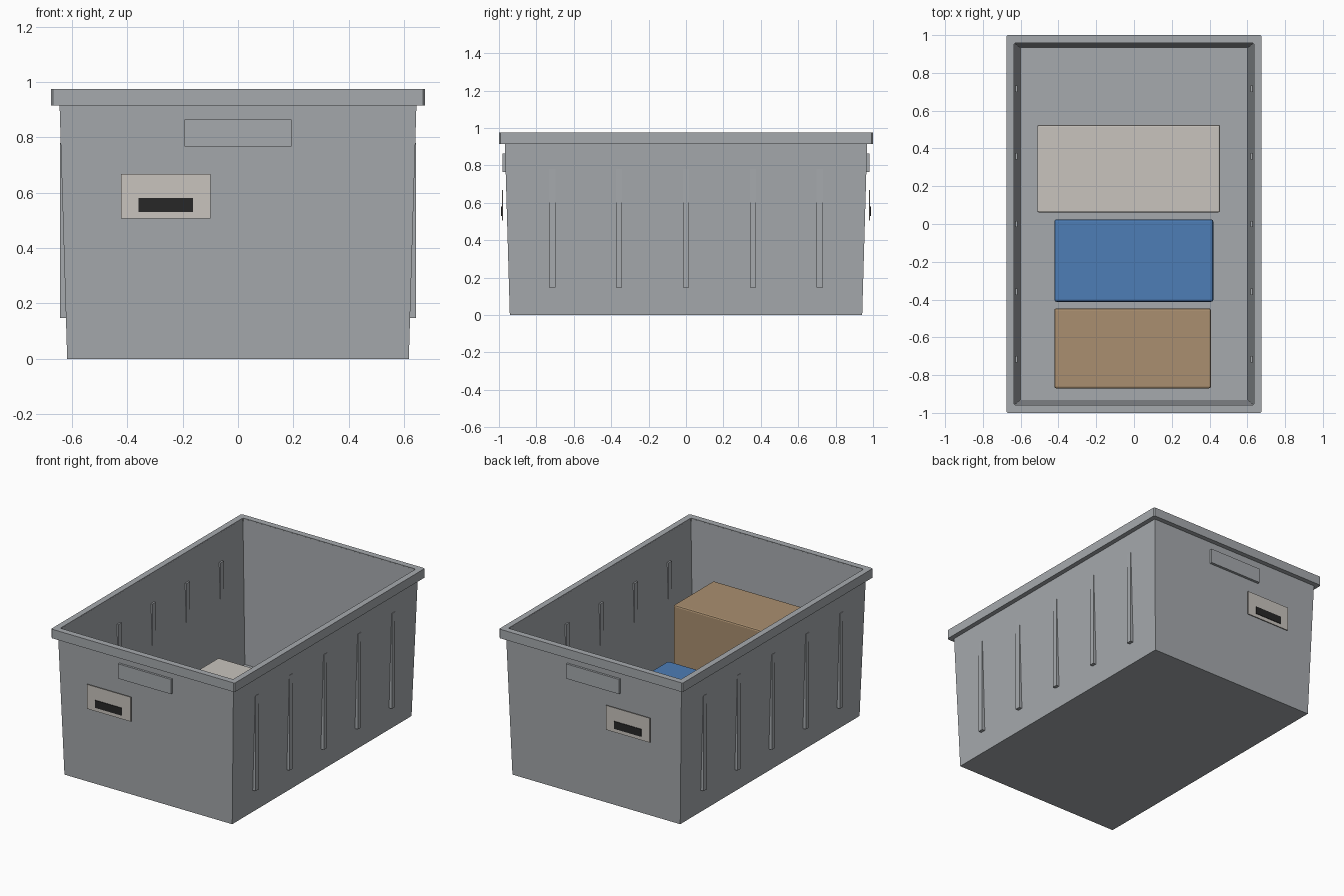
import bpy, bmesh

cube = bpy.data.objects.get("Cube")
if cube:
    bpy.data.objects.remove(cube, do_unlink=True)


def material(name, rgb):
    m = bpy.data.materials.new(name)
    m.use_nodes = True
    m.diffuse_color = (*rgb, 1)
    m.node_tree.nodes["Principled BSDF"].inputs["Base Color"].default_value = (*rgb, 1)
    return m


GREY = material("grey plastic", (0.38, 0.40, 0.42))
BEIGE = material("beige card", (0.58, 0.55, 0.51))
BLUE = material("blue card", (0.074, 0.205, 0.468))
BROWN = material("brown card", (0.40, 0.275, 0.16))
BLACK = material("black print", (0.02, 0.02, 0.02))


def finish(name, bm, mat):
    bmesh.ops.recalc_face_normals(bm, faces=bm.faces)
    mesh = bpy.data.meshes.new(name)
    bm.to_mesh(mesh)
    bm.free()
    mesh.materials.append(mat)
    obj = bpy.data.objects.new(name, mesh)
    bpy.context.collection.objects.link(obj)
    return obj


def box(name, mat, x, y, z, bevel=0):
    """Box spanning the given (low, high) ranges."""
    bm = bmesh.new()
    bmesh.ops.create_cube(bm, size=1)
    for v in bm.verts:
        for i, (lo, hi) in enumerate((x, y, z)):
            v.co[i] = lo if v.co[i] < 0 else hi
    obj = finish(name, bm, mat)
    if bevel:
        mod = obj.modifiers.new("soft edges", "BEVEL")
        mod.width = bevel
        mod.segments = 2
    return obj


def rectangle(hx, hy, z, c):
    """Rectangular outline with corners chamfered by c."""
    points = []
    for sx, sy in ((1, 1), (-1, 1), (-1, -1), (1, -1)):
        if c:
            pair = [(sx * hx, sy * (hy - c), z), (sx * (hx - c), sy * hy, z)]
            points += pair if sx == sy else pair[::-1]
        else:
            points.append((sx * hx, sy * hy, z))
    return points


def loft(name, mat, rings, chamfer=0, closed=False):
    """Skin rectangular rings given as (half x, half y, z)."""
    bm = bmesh.new()
    loops = [[bm.verts.new(p) for p in rectangle(*r, chamfer)] for r in rings]
    pairs = list(zip(loops, loops[1:]))
    if closed:
        pairs.append((loops[-1], loops[0]))
    else:
        bm.faces.new(loops[0])
        bm.faces.new(loops[-1])
    for a, b in pairs:
        for i in range(len(a)):
            j = (i + 1) % len(a)
            bm.faces.new((a[i], a[j], b[j], b[i]))
    return finish(name, bm, mat)


# Tapered open bin: outside wall, lip, inside wall, floor
loft("bin_shell", GREY, [(0.617, 0.942, 0), (0.646, 0.97, 0.97),
                         (0.635, 0.959, 0.97), (0.602, 0.932, 0.02)])

# Flanged rim
loft("bin_rim", GREY, [(0.675, 1, 0.915), (0.675, 1, 0.975),
                       (0.635, 0.959, 0.975), (0.64, 0.964, 0.915)],
     chamfer=0.007, closed=True)


def span(side, lo, hi):
    return tuple(sorted((side * lo, side * hi)))


# Side ribs, which pass through the sloping walls
for side, word in ((1, "left"), (-1, "right")):
    for i in range(5):
        y = (i - 2) * 0.358
        box(f"{word}_rib_{i + 1}", GREY, span(side, 0.617, 0.643),
            (y - 0.017, y + 0.017), (0.147, 0.78))

# Grip, label and printed bar on both ends
for side, word in ((-1, "front"), (1, "back")):
    box(f"{word}_grip", GREY, (-0.194, 0.194), span(side, 0.96, 0.981), (0.766, 0.864))
    box(f"{word}_label", BEIGE, (-0.422, -0.1), span(side, 0.978, 0.984), (0.506, 0.668))
    box(f"{word}_label_bar", BLACK, (-0.36, -0.163), span(side, 0.983, 0.988), (0.53, 0.58))

# Packed cartons
box("beige_carton", BEIGE, (-0.512, 0.456), (0.062, 0.525), (0.02, 0.245), 0.008)
box("blue_carton", BLUE, (-0.422, 0.42), (-0.412, 0.025), (0.02, 0.293), 0.012)
box("brown_carton", BROWN, (-0.422, 0.407), (-0.87, -0.447), (0.02, 0.653), 0.01)
